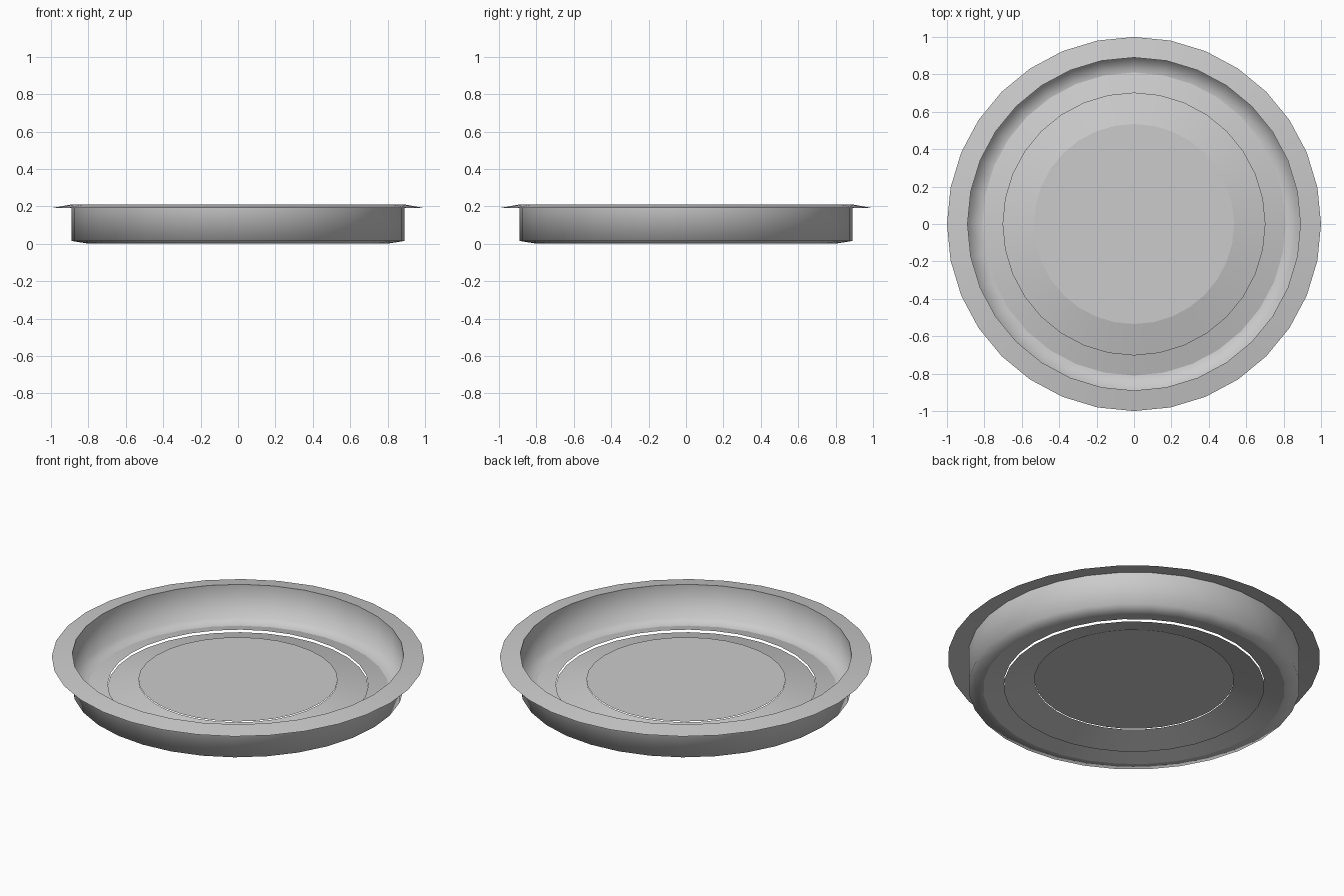
import bpy, bmesh, math

if "Cube" in bpy.data.objects:
    bpy.data.objects.remove(bpy.data.objects["Cube"])

SIDES = 32


def lathe(name, profile, smooth=True):
    """Revolve (radius, height) points about z; a zero-length profile of one point makes a disc."""
    bm = bmesh.new()
    rings = []
    for r, z in profile:
        rings.append([bm.verts.new((r * math.cos(2 * math.pi * i / SIDES),
                                    r * math.sin(2 * math.pi * i / SIDES), z))
                      for i in range(SIDES)])
    if len(rings) == 1:
        bm.faces.new(rings[0])
    # profiles run from outside to inside, so normals face up and inward
    for a, b in zip(rings, rings[1:]):
        for i in range(SIDES):
            j = (i + 1) % SIDES
            f = bm.faces.new((a[i], a[j], b[j], b[i]))
            f.smooth = smooth
    mesh = bpy.data.meshes.new(name)
    bm.to_mesh(mesh)
    bm.free()
    obj = bpy.data.objects.new(name, mesh)
    bpy.context.collection.objects.link(obj)
    return obj


# Sloping lip around the top
lathe("rim", [(1.0, 0.19), (0.89, 0.21)])
# Upright wall blending into the turned-in base edge
lathe("side_wall", [(0.89, 0.21), (0.89, 0.015), (0.81, 0.002)])
# Shallow ring rising toward the middle
lathe("base_ring", [(0.81, 0.002), (0.70, 0.03)])
# Raised cone band, slightly below the base ring
lathe("inner_band", [(0.70, 0.015), (0.535, 0.057)])
# Flat centre plate
lathe("centre_disc", [(0.535, 0.062)])
